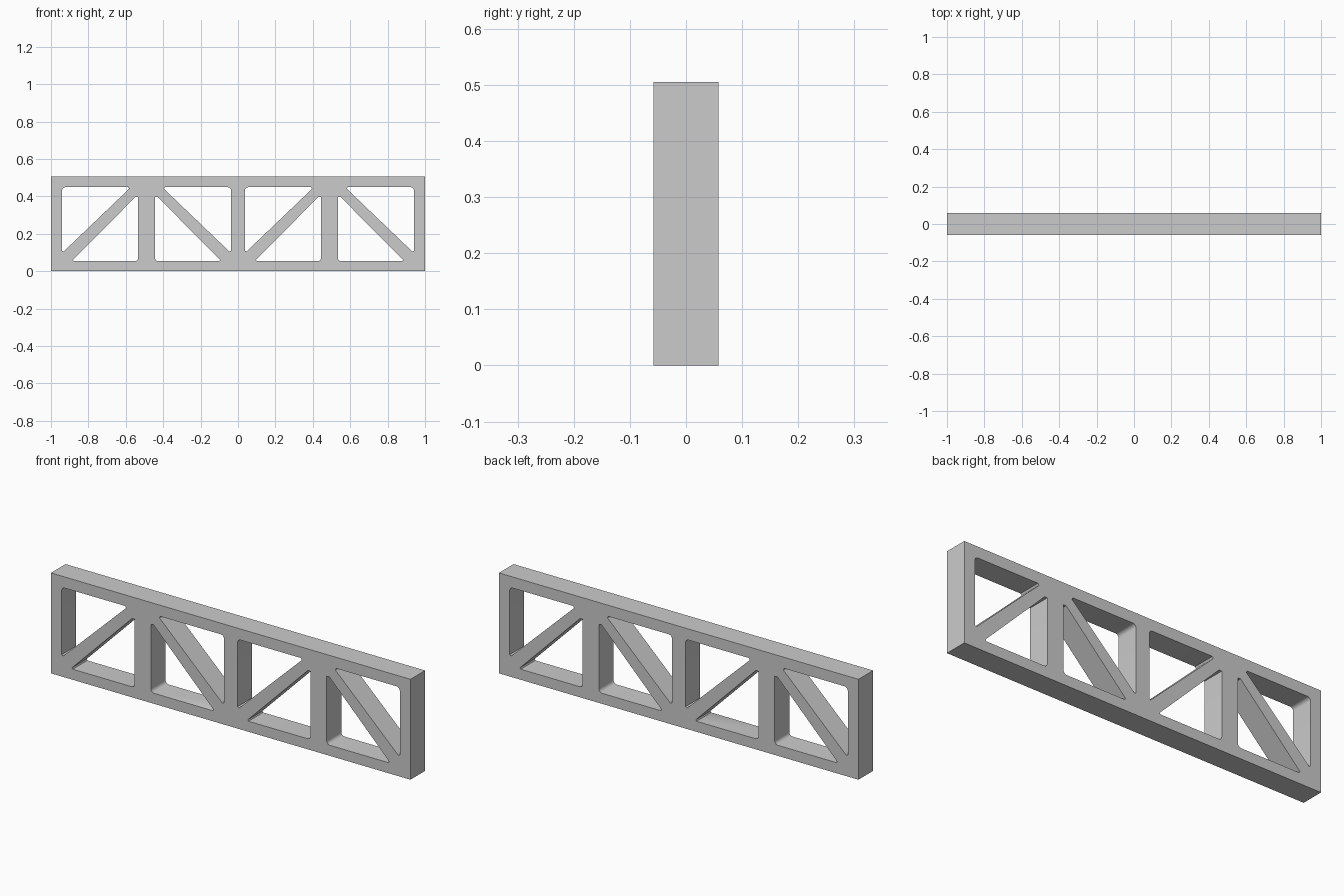
import bpy
import math
from mathutils import Vector

if "Cube" in bpy.data.objects:
    bpy.data.objects.remove(bpy.data.objects["Cube"])

LENGTH, HEIGHT, DEPTH = 2.0, 0.505, 0.116
BAY = 0.489          # distance of each bay's post from the centre
RADIUS = 0.018       # rounding of the square window corners


def rounded(points, corners, steps=4):
    """Round the listed corner indices of a closed outline."""
    out = []
    for i, p in enumerate(points):
        p = Vector(p)
        if i not in corners:
            out.append(p)
            continue
        a = (Vector(points[i - 1]) - p).normalized()
        b = (Vector(points[(i + 1) % len(points)]) - p).normalized()
        centre = p + (a + b) * RADIUS
        for k in range(steps + 1):
            t = k / steps * math.pi / 2
            out.append(centre - b * RADIUS * math.cos(t) - a * RADIUS * math.sin(t))
    return out


def add_outline(curve, points):
    spline = curve.splines.new('POLY')
    spline.points.add(len(points) - 1)
    for sp, p in zip(spline.points, points):
        sp.co = (p[0], p[1], 0, 1)
    spline.use_cyclic_u = True


# Left-hand windows of a bay, relative to its post
upper_window = rounded([(-0.452, 0.449), (-0.098, 0.449), (-0.093, 0.440),
                        (-0.443, 0.105), (-0.452, 0.109)], [0])
lower_window = rounded([(-0.045, 0.053), (-0.390, 0.053), (-0.393, 0.060),
                        (-0.060, 0.396), (-0.045, 0.396)], [0])

# Truss face: outer frame with mirrored windows in two bays
curve = bpy.data.curves.new("truss_frame", 'CURVE')
curve.dimensions = '2D'
curve.fill_mode = 'BOTH'
curve.extrude = DEPTH / 2
w = LENGTH / 2
add_outline(curve, [(-w, 0), (w, 0), (w, HEIGHT), (-w, HEIGHT)])
for centre in (-BAY, BAY):
    for side in (1, -1):
        for window in (upper_window, lower_window):
            add_outline(curve, [(centre + side * p[0], p[1]) for p in window])

truss = bpy.data.objects.new("truss_frame", curve)
bpy.context.collection.objects.link(truss)
truss.rotation_euler.x = math.pi / 2

# Solid mesh with welded edges
bpy.context.view_layer.objects.active = truss
truss.select_set(True)
bpy.ops.object.convert(target='MESH')
truss = bpy.context.object
bpy.ops.object.transform_apply(location=False, rotation=True, scale=False)
bpy.ops.object.mode_set(mode='EDIT')
bpy.ops.mesh.select_all(action='SELECT')
bpy.ops.mesh.remove_doubles(threshold=0.0005)
bpy.ops.mesh.normals_make_consistent(inside=False)
bpy.ops.object.mode_set(mode='OBJECT')
bpy.ops.object.shade_smooth_by_angle(angle=math.radians(30))

grey = bpy.data.materials.new("grey")
grey.diffuse_color = (0.6, 0.6, 0.6, 1)
grey.use_nodes = True
grey.node_tree.nodes["Principled BSDF"].inputs["Base Color"].default_value = grey.diffuse_color
truss.data.materials.clear()
truss.data.materials.append(grey)
